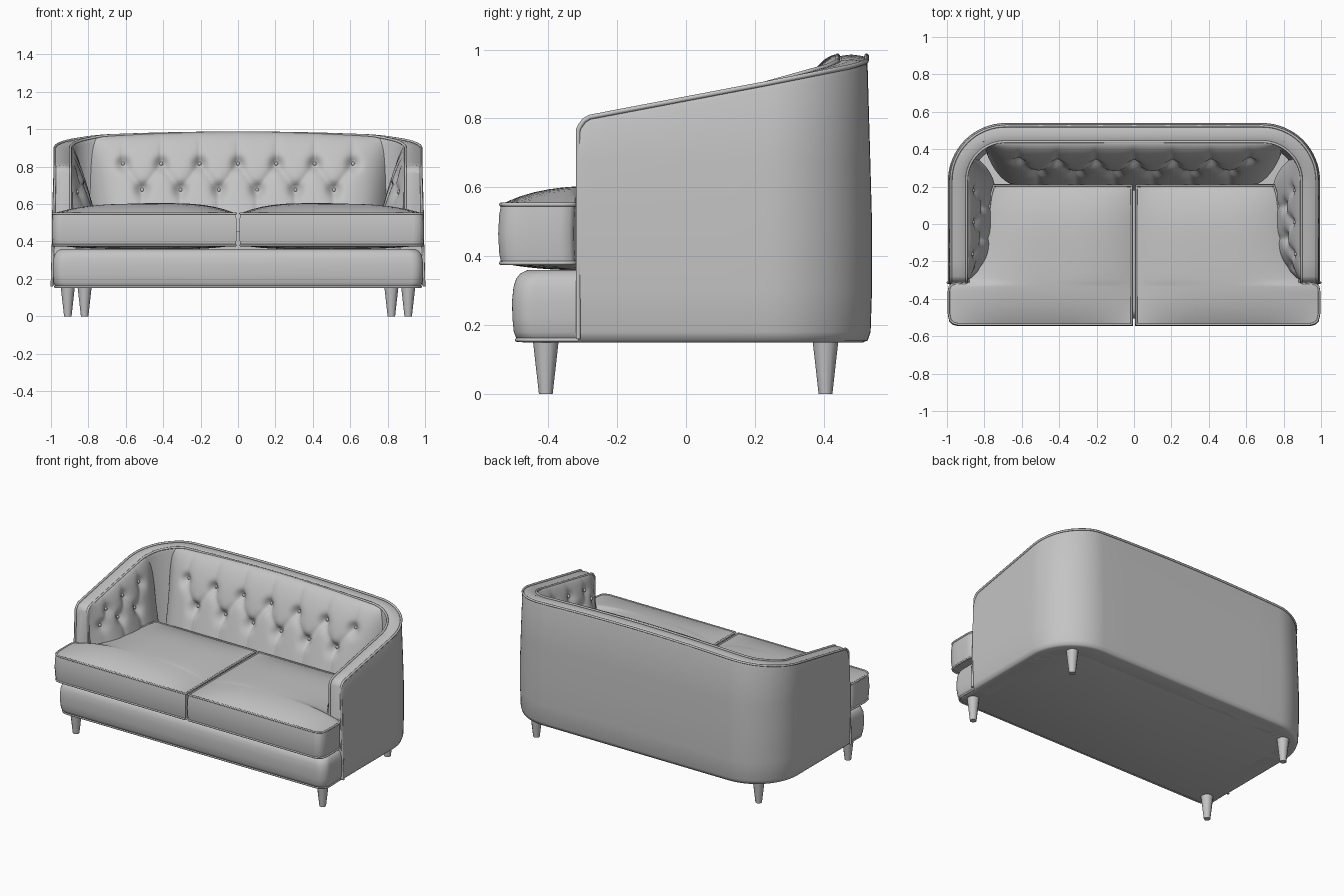
import bpy, bmesh, math
from mathutils import Vector

if "Cube" in bpy.data.objects:
    bpy.data.objects.remove(bpy.data.objects["Cube"])

fabric = bpy.data.materials.new("grey upholstery")
fabric.diffuse_color = (0.55, 0.55, 0.55, 1)
fabric.use_nodes = True
fabric.node_tree.nodes["Principled BSDF"].inputs["Base Color"].default_value = fabric.diffuse_color


def finish(name, bm, angle=40):
    bmesh.ops.recalc_face_normals(bm, faces=bm.faces)
    me = bpy.data.meshes.new(name)
    bm.to_mesh(me)
    bm.free()
    me.materials.append(fabric)
    me.shade_smooth()
    me.set_sharp_from_angle(angle=math.radians(angle))
    ob = bpy.data.objects.new(name, me)
    bpy.context.collection.objects.link(ob)
    return ob


def loft(name, rings, angle=40):
    """Skin a list of closed rings and cap both ends."""
    bm = bmesh.new()
    vs = [[bm.verts.new(p) for p in r] for r in rings]
    n = len(vs[0])
    for a, b in zip(vs, vs[1:]):
        for i in range(n):
            bm.faces.new((a[i], a[(i + 1) % n], b[(i + 1) % n], b[i]))
    bm.faces.new(vs[0])
    bm.faces.new(vs[-1])
    return finish(name, bm, angle)


def piping(name, pts, cyclic=False, r=0.007):
    cu = bpy.data.curves.new(name, 'CURVE')
    cu.dimensions = '3D'
    cu.bevel_depth = r
    cu.bevel_resolution = 2
    cu.use_fill_caps = True
    sp = cu.splines.new('POLY')
    sp.points.add(len(pts) - 1)
    for p, co in zip(sp.points, pts):
        p.co = (*co, 1)
    sp.use_cyclic_u = cyclic
    sp.use_smooth = True
    cu.materials.append(fabric)
    bpy.context.collection.objects.link(bpy.data.objects.new(name, cu))


def lerp_keys(keys, y):
    for (a, xa), (b, xb) in zip(keys, keys[1:]):
        if y <= b:
            return xa + (xb - xa) * (y - a) / (b - a)
    return keys[-1][1]


# ---- U-shaped shell: outer path as (point, inward direction) ----
X, Y, R, FRONT = 0.995, 0.54, 0.31, -0.313
half = [((X, y), (-1, 0)) for y in (FRONT, -0.306, -0.296, -0.28, -0.2, -0.1, 0, 0.12)]
for i in range(17):
    a = math.radians(90 * i / 16)
    c, s = math.cos(a), math.sin(a)
    half.append(((X - R + R * c, Y - R + R * s), (-c, -s)))
half += [((x, Y), (0, -1)) for x in (0.5, 0.35, 0.18)]
path = half + [((0, Y), (0, -1))] + [((-p[0], p[1]), (-d[0], d[1])) for p, d in reversed(half)]


def shell_top(x, y):
    z = 0.80 + 0.19 * (y + 0.3)
    z += 0.022 * max(0, 1 - (x / 0.85) ** 2) * min(1, max(0, (y - 0.24) / 0.25))
    return z - 0.03 * max(0, (-0.28 - y) / 0.033) ** 2


def at(station, o, z):
    (x, y), (dx, dy) = station
    return (x + dx * o, y + dy * o, z)


rings = []
for st in path:
    h = shell_top(*st[0])
    sec = [(0.025, 0.15), (0.012, 0.156), (0.004, 0.18), (0, 0.3), (0, 0.5), (0.005, 0.68),
           (0.013, h - 0.02), (0.018, h - 0.004), (0.03, h), (0.06, h + 0.004), (0.09, h),
           (0.102, h - 0.006), (0.107, h - 0.03), (0.11, 0.6), (0.13, 0.45), (0.13, 0.15)]
    rings.append([at(st, o, z) for o, z in sec])
loft("back_and_arm_shell", rings, 50)

# piping along the shell's outer and inner top edges and down the arm fronts
for name, o, low in (("outer_shell_piping", 0.016, 0.16), ("inner_shell_piping", 0.1, 0.5)):
    top = [at(st, o, shell_top(*st[0])) for st in path]
    down = [(X - (o if o > 0.05 else o * k), FRONT, low + (0.74 - low) * k) for k in (0, 0.5, 1)]
    piping(name, down + top + [(-x, y, z) for x, y, z in reversed(down)])

# ---- base ----
outline = []
for cx, cy, r, a0 in ((0.93, -0.445, 0.06, -90), (0.69, 0.23, 0.28, 0)):
    for i in range(11):
        a = math.radians(a0 + 9 * i)
        outline.append((cx + r * math.cos(a), cy + r * math.sin(a)))
outline += [(-x, y) for x, y in reversed(outline)]


def base_ring(z, inset):
    return [(x * (1 - inset), y * (1 - inset * 2), z) for x, y in outline]


loft("base", [base_ring(z, i) for z, i in ((0.15, 0.03), (0.157, 0.014), (0.18, 0.005), (0.22, 0.001),
     (0.27, 0), (0.31, 0.004), (0.335, 0.012), (0.35, 0.024), (0.36, 0.045))], 60)
piping("base_piping", base_ring(0.157, 0.014), True, 0.006)

# ---- T-shaped seat cushions ----
side = [(-0.537, 0.94), (-0.53, 0.965), (-0.515, 0.982), (-0.48, 0.99), (-0.36, 0.99), (-0.335, 0.986),
        (-0.322, 0.97), (-0.317, 0.93), (-0.29, 0.885), (-0.25, 0.855), (-0.15, 0.815),
        (0.0, 0.785), (0.15, 0.765), (0.205, 0.75)]
rows = sorted({k[0] for k in side} | {-0.44, -0.4, -0.2, -0.1, -0.05, 0.05, 0.1, 0.18})
NU = 24


def cushion(name, sx):
    bm = bmesh.new()

    def sheet(rim, dome):
        g = []
        for y in rows:
            w = lerp_keys(side, y) - 0.012
            v = (y - rows[0]) / (rows[-1] - rows[0])
            line = []
            for i in range(NU + 1):
                u = (1 - math.cos(math.pi * i / NU)) / 2
                f = (1 - abs(2 * u - 1) ** 3) * (1 - abs(2 * v - 1) ** 3.5)
                line.append(bm.verts.new((sx * (0.012 + w * u), y, rim + dome * f)))
            g.append(line)
        for a, b in zip(g, g[1:]):
            for i in range(NU):
                bm.faces.new((a[i], a[i + 1], b[i + 1], b[i]))
        return g[0] + [r[-1] for r in g[1:-1]] + g[-1][::-1] + [r[0] for r in g[-2:0:-1]]

    loops = [sheet(0.38, -0.022)]
    top = sheet(0.55, 0.055)
    for z, k in ((0.41, 0.007), (0.465, 0.011), (0.52, 0.007)):   # bulging sides
        loops.append([bm.verts.new((sx * 0.5 + (v.co.x - sx * 0.5) * (1 + k),
                                    -0.16 + (v.co.y + 0.16) * (1 + k * 2), z)) for v in top])
    loops.append(top)
    n = len(top)
    for a, b in zip(loops, loops[1:]):
        for i in range(n):
            bm.faces.new((a[i], a[(i + 1) % n], b[(i + 1) % n], b[i]))
    for part, lp in (("lower", loops[0]), ("upper", top)):
        piping(f"{name}_{part}_piping", [v.co.copy() for v in lp], True, 0.006)
    finish(name, bm, 45)


cushion("right_seat_cushion", 1)
cushion("left_seat_cushion", -1)


# ---- button-tufted pads ----
def pad(name, place, s0, s1, ns, top, d0, d1, power, upper, lower, tuft):
    Z0, NT = 0.45, 44
    buttons = [Vector(b) for b in upper + lower]
    seams = [(Vector(a), Vector(b)) for a in upper for b in lower if (Vector(a) - Vector(b)).length < 0.19]
    seams += [(Vector(a), Vector((a[0], 1.0))) for a in upper]
    seams += [(Vector(b), Vector((b[0], 0.4))) for b in lower]

    def depth(s, z):
        t = (z - Z0) / (top(s) - Z0)
        sn = abs(2 * (s - s0) / (s1 - s0) - 1)
        edge = max(0, 1 - sn ** power)
        d = (d0 + (d1 - d0) * t) * math.sqrt(max(0, 1 - t ** 8)) * edge
        p = Vector((s, z))
        near = min((p - b).length for b in buttons)
        crease = 1
        for a, b in seams:
            ab = b - a
            k = min(1, max(0, (p - a).dot(ab) / ab.length_squared))
            crease = min(crease, (p - a - ab * k).length)
        fade = edge * max(0, 1 - t ** 6)
        return d - tuft * fade * (math.exp(-(near / 0.035) ** 2) + 0.45 * math.exp(-crease / 0.022))

    bm = bmesh.new()
    g = []
    for j in range(NT + 1):
        t = math.sin(math.pi / 2 * j / NT)
        line = []
        for i in range(ns + 1):
            s = s0 + (s1 - s0) * i / ns
            z = Z0 + (top(s) - Z0) * t
            line.append(bm.verts.new(place(s, depth(s, z), z)))
        g.append(line)
    for a, b in zip(g, g[1:]):
        for i in range(ns):
            bm.faces.new((a[i], a[i + 1], b[i + 1], b[i]))
    bm.faces.new(g[0] + [r[-1] for r in g[1:-1]] + g[-1][::-1] + [r[0] for r in g[-2:0:-1]])
    finish(name, bm, 80)
    bm = bmesh.new()
    for b in buttons:
        m = bmesh.ops.create_uvsphere(bm, u_segments=10, v_segments=6, radius=0.011)
        bmesh.ops.translate(bm, verts=m["verts"], vec=place(b.x, depth(b.x, b.y) + 0.003, b.y))
    finish(name + "_buttons", bm)


pad("back_pad", lambda s, d, z: (s, 0.44 - d, z), -0.81, 0.81, 150,
    lambda s: 0.986 - 0.03 * (s / 0.8) ** 2, 0.26, 0.08, 10,
    [(0.205 * i, 0.815) for i in range(-3, 4)],
    [(0.205 * (i + 0.5), 0.675) for i in range(-3, 3)], 0.042)
for name, sx in (("right_arm_pad", 1), ("left_arm_pad", -1)):
    pad(name, lambda s, d, z, sx=sx: (sx * (0.895 - d), s, z), -0.307, 0.385, 60,
        lambda s: shell_top(X, s) + 0.002, 0.16, 0.04, 4,
        [(y, 0.77 + 0.15 * y) for y in (-0.16, 0.01, 0.18)],
        [(y, 0.665) for y in (-0.23, -0.075, 0.095)], 0.028)

# ---- tapered legs ----
for name, x, y in (("front_leg", 0.91, -0.407), ("back_leg", 0.82, 0.405)):
    for label, sx in (("right", 1), ("left", -1)):
        bm = bmesh.new()
        bmesh.ops.create_cone(bm, cap_ends=True, segments=12, radius1=0.02, radius2=0.038, depth=0.16)
        bmesh.ops.translate(bm, verts=bm.verts, vec=(sx * x, y, 0.08))
        finish(f"{label}_{name}", bm)
